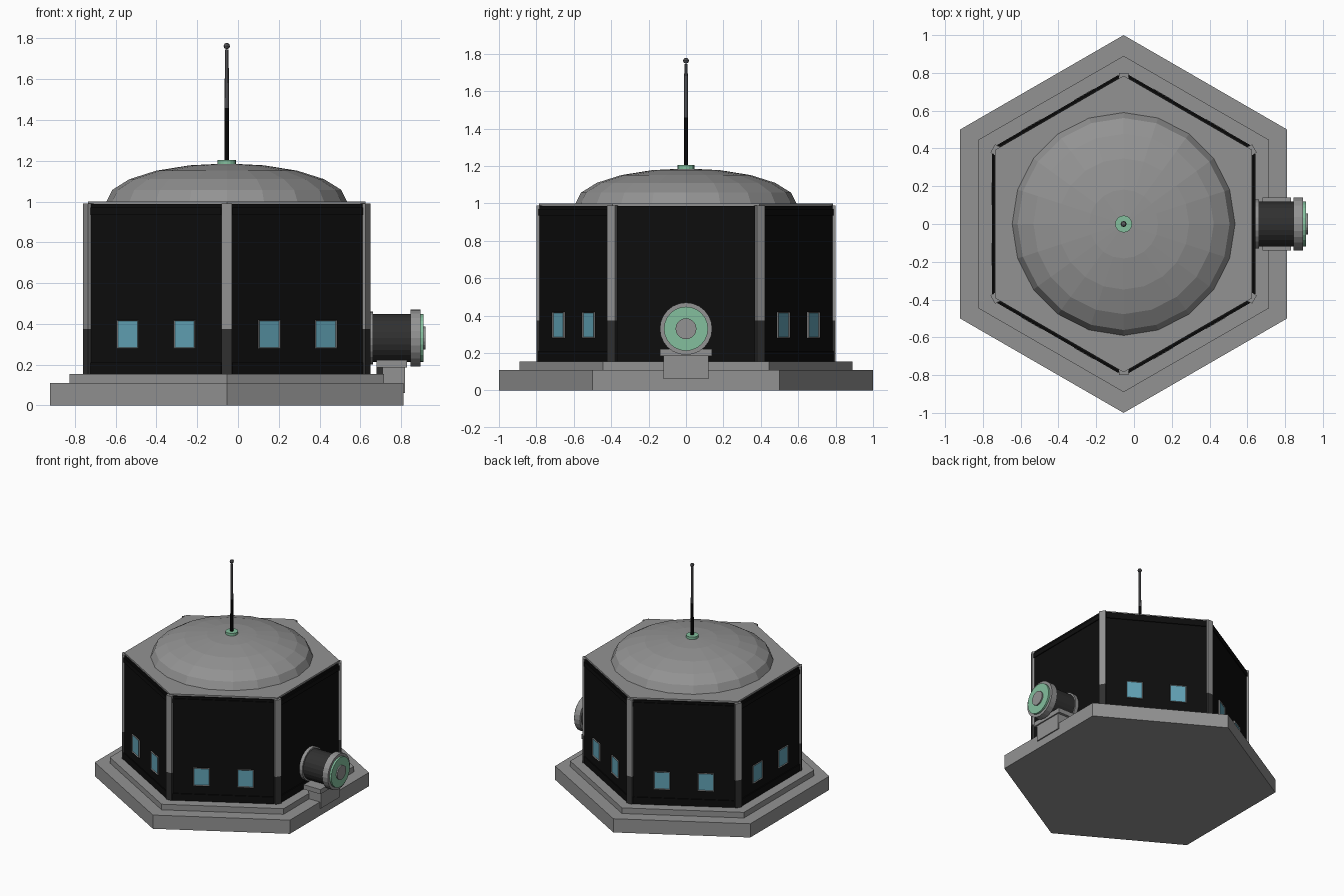
import bpy, bmesh
from math import sin, cos, pi, radians
from mathutils import Matrix, Vector

if "Cube" in bpy.data.objects:
    bpy.data.objects.remove(bpy.data.objects["Cube"])

CX = -0.055  # centre of the building


def mat(name, r, g, b):
    m = bpy.data.materials.new(name)
    m.diffuse_color = (r, g, b, 1)
    m.use_nodes = True
    m.node_tree.nodes["Principled BSDF"].inputs["Base Color"].default_value = m.diffuse_color
    return m


GRAY = mat("concrete gray", 0.29, 0.29, 0.29)
BLACK = mat("panel black", 0.004, 0.004, 0.004)
CHAR = mat("charcoal", 0.03, 0.03, 0.03)
STEEL = mat("steel gray", 0.13, 0.13, 0.14)
BLUE = mat("window blue", 0.12, 0.36, 0.46)
GREEN = mat("mint green", 0.23, 0.52, 0.34)


def finish(name, bm, mats):
    bmesh.ops.recalc_face_normals(bm, faces=bm.faces)
    me = bpy.data.meshes.new(name)
    bm.to_mesh(me)
    bm.free()
    for m in mats:
        me.materials.append(m)
    ob = bpy.data.objects.new(name, me)
    bpy.context.collection.objects.link(ob)
    return ob


def lathe(name, profile, segs, m, phase=0.0, matrix=None):
    """Closed solid turned from (radius, height) points, bottom to top."""
    bm = bmesh.new()
    rings = []
    for r, h in profile:
        n = 1 if r == 0 else segs
        rings.append([bm.verts.new((r * cos(phase + 2 * pi * i / segs),
                                    r * sin(phase + 2 * pi * i / segs), h)) for i in range(n)])
    for a, b in zip(rings, rings[1:]):
        for i in range(segs):
            j = (i + 1) % segs
            if len(b) == 1:
                bm.faces.new((a[i], a[j], b[0]))
            elif len(a) == 1:
                bm.faces.new((a[0], b[j], b[i]))
            else:
                bm.faces.new((a[i], a[j], b[j], b[i]))
    for ring in (rings[0], rings[-1]):
        if len(ring) > 1:
            bm.faces.new(ring)
    bm.transform(matrix or Matrix.Translation((CX, 0, 0)))
    return finish(name, bm, [m])


def box(name, lo, hi, m, matrix=Matrix()):
    bm = bmesh.new()
    lo, hi = Vector(lo), Vector(hi)
    bmesh.ops.create_cube(bm, size=1, matrix=Matrix.Translation((lo + hi) / 2) @ Matrix.Diagonal((*(hi - lo), 1)))
    bm.transform(matrix)
    return finish(name, bm, [m])


def window(name, y, x, matrix):
    """Frame block with an inset, recessed blue pane on its outer face."""
    bm = bmesh.new()
    bmesh.ops.create_cube(bm, size=1, matrix=Matrix.Translation((x - 0.02, y, 0.35)) @ Matrix.Diagonal((0.04, 0.12, 0.14, 1)))
    bm.faces.ensure_lookup_table()
    pane = max(bm.faces, key=lambda f: f.calc_center_median().x)
    bmesh.ops.inset_region(bm, faces=[pane], thickness=0.007, depth=-0.006)
    pane.material_index = 1
    bm.transform(matrix)
    return finish(name, bm, [GRAY, BLUE])


# Stepped hexagonal base, wall core and roof
HEX = pi / 2
lathe("base_slab", [(1.0, 0), (1.0, 0.11)], 6, GRAY, HEX)
lathe("base_step", [(0.89, 0.11), (0.89, 0.155)], 6, GRAY, HEX)
lathe("wall_core", [(0.785, 0.155), (0.785, 1.0)], 6, GRAY, HEX)

# Shallow faceted dome
R, H = 0.59, 0.187
lathe("dome", [(R * cos(radians(a)), 1.0 + H * sin(radians(a))) for a in (0, 18, 36, 54, 72)]
      + [(0, 1.0 + H)], 20, GRAY)

# Antenna
lathe("antenna_collar", [(0.045, 1.18), (0.045, 1.205)], 16, GREEN)
lathe("antenna_lower", [(0.012, 1.205), (0.011, 1.46)], 8, BLACK)
lathe("antenna_upper", [(0.011, 1.46), (0.009, 1.745)], 8, STEEL)
lathe("antenna_tip", [(0, 1.747)] + [(0.016 * cos(radians(a)), 1.763 + 0.016 * sin(radians(a)))
                                     for a in (-45, 0, 45)] + [(0, 1.779)], 8, STEEL)

# Six walls and corner posts
for k in range(6):
    face = Matrix.Translation((CX, 0, 0)) @ Matrix.Rotation(k * pi / 3, 4, 'Z')
    box(f"wall_panel_{k}", (0.66, -0.385, 0.155), (0.69, 0.385, 0.987), BLACK, face)
    box(f"wall_top_rail_{k}", (0.66, -0.37, 0.935), (0.697, 0.37, 0.97), BLACK, face)
    box(f"wall_bottom_rail_{k}", (0.66, -0.37, 0.155), (0.697, 0.37, 0.21), BLACK, face)
    if k:  # the wall with the drum has no windows
        for s in (-1, 1):
            window(f"window_{k}_{'left' if s < 0 else 'right'}", 0.161 * s, 0.70, face)
    corner = face @ Matrix.Rotation(pi / 6, 4, 'Z')
    box(f"post_lower_{k}", (0.75, -0.025, 0.155), (0.80, 0.025, 0.375), CHAR, corner)
    box(f"post_upper_{k}", (0.75, -0.025, 0.375), (0.80, 0.025, 0.99), GRAY, corner)

# Drum on the right wall, turned along x
AX = Matrix.Translation((0, 0, 0.33)) @ Matrix.Rotation(pi / 2, 4, 'Y')
lathe("drum_wall_flange", [(0.13, 0.63), (0.13, 0.662)], 24, GRAY, 0, AX)
lathe("drum_body", [(0.118, 0.66), (0.118, 0.85)], 24, CHAR, 0, AX)
lathe("drum_rim", [(0.14, 0.845), (0.14, 0.895)], 24, GRAY, 0, AX)
lathe("drum_cover", [(0.118, 0.89), (0.118, 0.91)], 24, GREEN, 0, AX)
lathe("drum_hub", [(0.056, 0.90), (0.056, 0.92)], 20, GRAY, 0, AX)

# Drum support
box("support_plate", (0.68, -0.14, 0.185), (0.83, 0.14, 0.222), GRAY)
box("support_block", (0.71, -0.12, 0.06), (0.82, 0.12, 0.19), GRAY)
box("support_foot", (0.68, -0.06, 0.155), (0.73, 0.06, 0.19), CHAR)
